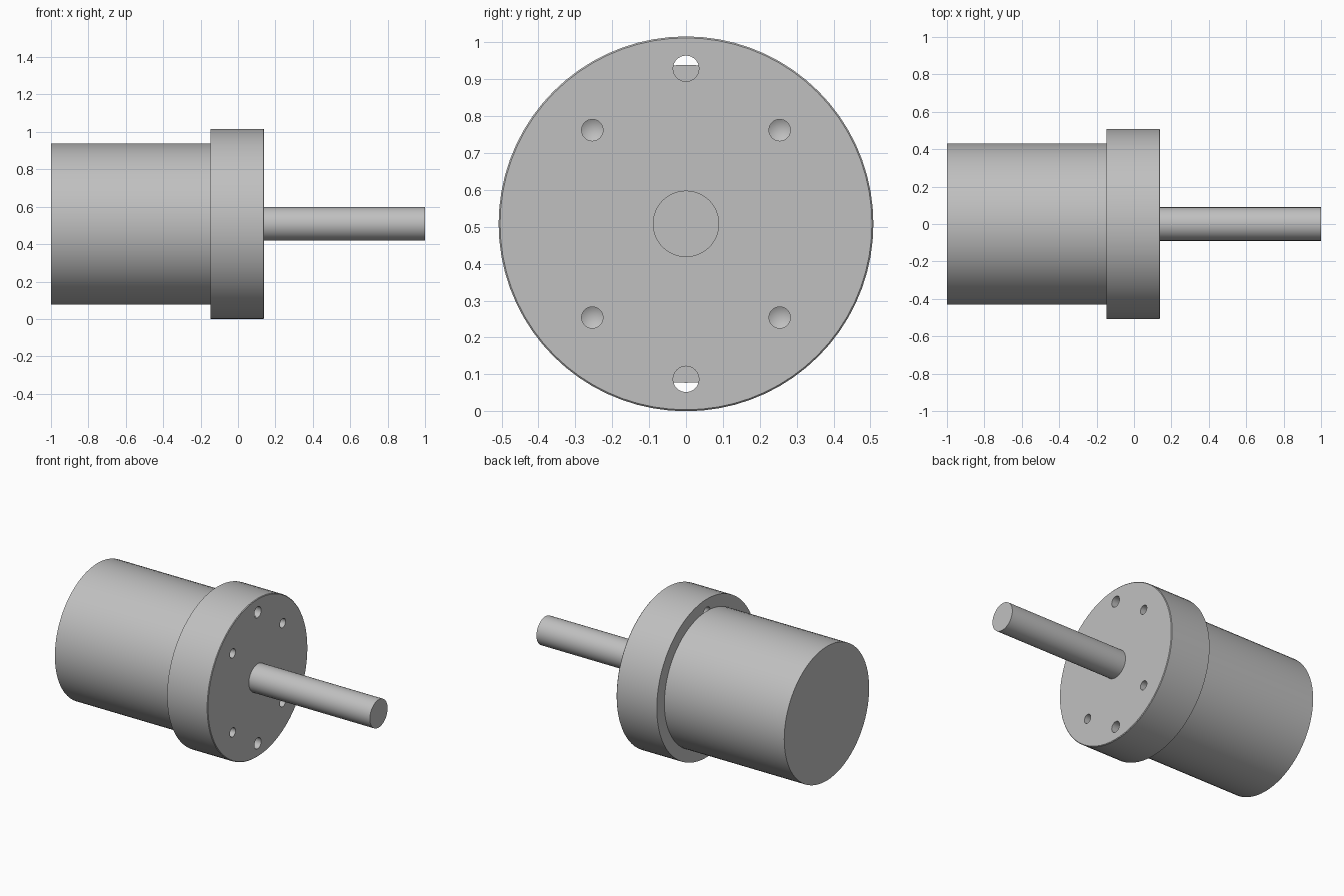
import bpy, bmesh, math
from mathutils import Matrix

if "Cube" in bpy.data.objects:
    bpy.data.objects.remove(bpy.data.objects["Cube"], do_unlink=True)

AXIS_Z = 0.508          # height of the motor axis
FLANGE_BACK, FLANGE_FRONT = -0.148, 0.14

grey = bpy.data.materials.new("plain grey")
grey.use_nodes = True
COLOUR = (0.527, 0.527, 0.527, 1)
grey.diffuse_color = COLOUR
grey.node_tree.nodes["Principled BSDF"].inputs["Base Color"].default_value = COLOUR


def turned(name, profile, segments, y=0.0, z=0.0):
    """Solid of revolution about the x axis from (x, radius) points; radius 0 is a tip."""
    bm = bmesh.new()
    rings = []
    for x, r in profile:
        if r == 0:
            rings.append([bm.verts.new((x, 0, 0))] * segments)
        else:
            rings.append([bm.verts.new((x, r * math.cos(a), r * math.sin(a)))
                          for a in (2 * math.pi * i / segments for i in range(segments))])
    for a, b in zip(rings, rings[1:]):
        for i in range(segments):
            j = (i + 1) % segments
            bm.faces.new(list(dict.fromkeys((a[i], a[j], b[j], b[i]))))
    for ring in (rings[0], rings[-1]):
        if ring[0] is not ring[1]:
            bm.faces.new(ring)
    bmesh.ops.recalc_face_normals(bm, faces=bm.faces)
    bm.transform(Matrix.Translation((0, y, AXIS_Z + z)))
    mesh = bpy.data.meshes.new(name)
    bm.to_mesh(mesh)
    bm.free()
    mesh.materials.append(grey)
    obj = bpy.data.objects.new(name, mesh)
    bpy.context.collection.objects.link(obj)
    return obj


def smooth(obj):
    bpy.ops.object.select_all(action='DESELECT')
    obj.select_set(True)
    bpy.context.view_layer.objects.active = obj
    bpy.ops.object.shade_smooth_by_angle(angle=math.radians(30))


# Motor can and output shaft
body = turned("motor_body", [(-1, 0.431), (FLANGE_BACK, 0.431)], 72)
shaft = turned("output_shaft", [(FLANGE_FRONT, 0.09), (1, 0.09)], 48)

# Mounting flange with a fine chamfer on its front rim
flange = turned("mounting_flange", [(FLANGE_BACK, 0.508), (FLANGE_FRONT - 0.004, 0.508),
                                    (FLANGE_FRONT, 0.504)], 72)

# Drills: two through holes, four blind holes with conical bottoms
drills = [turned("through_drill", [(FLANGE_BACK - 0.05, 0.035), (FLANGE_FRONT + 0.05, 0.035)],
                 32, z=s * 0.421) for s in (-1, 1)]
drills += [turned("blind_drill", [(-0.017, 0), (0.0, 0.029), (FLANGE_FRONT + 0.05, 0.029)],
                  32, y=sy * 0.254, z=sz * 0.254) for sy in (-1, 1) for sz in (-1, 1)]
bpy.context.view_layer.objects.active = flange
for drill in drills:
    drill.hide_render = True
    cut = flange.modifiers.new("hole", 'BOOLEAN')
    cut.operation = 'DIFFERENCE'
    cut.solver = 'EXACT'
    cut.object = drill
    bpy.ops.object.modifier_apply(modifier=cut.name)
for drill in drills:
    bpy.data.objects.remove(drill, do_unlink=True)

for part in (body, shaft, flange):
    smooth(part)
